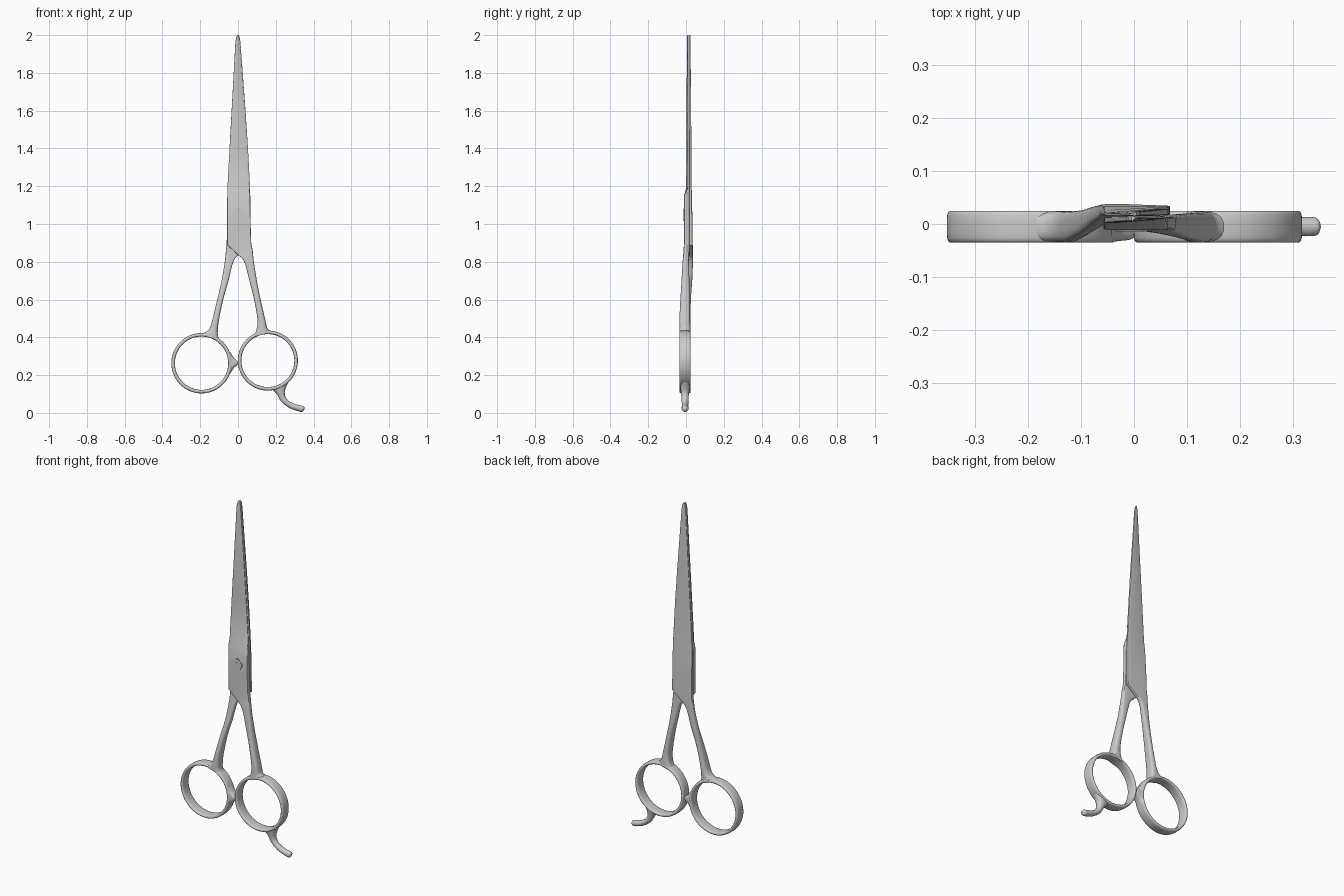
import bpy, bmesh, math

N = 20  # points around each cross-section


def finish(bm, name, angle=35):
    bmesh.ops.recalc_face_normals(bm, faces=bm.faces)
    me = bpy.data.meshes.new(name)
    bm.to_mesh(me)
    bm.free()
    ob = bpy.data.objects.new(name, me)
    bpy.context.collection.objects.link(ob)
    bpy.ops.object.select_all(action='DESELECT')
    ob.select_set(True)
    bpy.context.view_layer.objects.active = ob
    bpy.ops.object.shade_smooth_by_angle(angle=math.radians(angle))
    return ob


def superellipse(i, count, n):
    a = 2 * math.pi * (i + 0.5) / count
    c, s = math.cos(a), math.sin(a)
    return (math.copysign(abs(c) ** (2 / n), c), math.copysign(abs(s) ** (2 / n), s))


def smooth(secs, steps=4):
    """Catmull-Rom interpolation between sections."""
    out = []
    for i in range(len(secs) - 1):
        p0, p1 = secs[max(i - 1, 0)], secs[i]
        p2, p3 = secs[i + 1], secs[min(i + 2, len(secs) - 1)]
        for k in range(steps):
            t = k / steps
            out.append(tuple(0.5 * (2 * b + (c - a) * t + (2 * a - 5 * b + 4 * c - d) * t * t
                                    + (3 * b - a - 3 * c + d) * t ** 3)
                             for a, b, c, d in zip(p0, p1, p2, p3)))
    return out + [secs[-1]]


def loft(name, secs, wedge=None):
    """Section: x0, z0, x1, z1 (edge to edge), y0, y1 (depth), roundness power.
    wedge(z, u, y, y0, y1) may thin the section towards a cutting edge."""
    bm = bmesh.new()
    rows = []
    for x0, z0, x1, z1, y0, y1, n in secs:
        row = []
        for i in range(N):
            u, v = superellipse(i, N, n)
            t = (u + 1) / 2
            y = (y0 + y1) / 2 + v * (y1 - y0) / 2
            z = z0 + (z1 - z0) * t
            if wedge:
                y = wedge(z, u, y, y0, y1)
            row.append(bm.verts.new((x0 + (x1 - x0) * t, y, z)))
        rows.append(row)
    for a, b in zip(rows, rows[1:]):
        for i in range(N):
            j = (i + 1) % N
            bm.faces.new((a[i], a[j], b[j], b[i]))
    bm.faces.new(rows[0])
    bm.faces.new(rows[-1])
    return finish(bm, name)


def ring(name, cx, cz, r_in, r_out, y0, y1, segs=72, count=16):
    bm = bmesh.new()
    rows = []
    for s in range(segs):
        a = 2 * math.pi * s / segs
        row = []
        for i in range(count):
            u, v = superellipse(i, count, 3.5)
            r = (r_in + r_out) / 2 + u * (r_out - r_in) / 2
            y = (y0 + y1) / 2 + v * (y1 - y0) / 2
            row.append(bm.verts.new((cx + r * math.cos(a), y, cz + r * math.sin(a))))
        rows.append(row)
    for s in range(segs):
        a, b = rows[s], rows[(s + 1) % segs]
        for i in range(count):
            j = (i + 1) % count
            bm.faces.new((a[i], a[j], b[j], b[i]))
    return finish(bm, name, 50)


# Front half: right shank, pivot block, blade with cutting edge on the right
front_shank = smooth([
    (.068, .398, .178, .428, -.035, .024, 3),
    (.089, .420, .156, .448, -.035, .024, 3),
    (.100, .450, .150, .470, -.035, .023, 3),
    (.102, .500, .143, .500, -.035, .021, 3),
    (.085, .600, .120, .600, -.030, .020, 3),
    (.060, .700, .100, .700, -.024, .018, 3),
    (.033, .800, .084, .800, -.018, .015, 4),
    (.000, .835, .078, .860, -.013, .014, 6)])
front_blade = [
    (-.058, .890, .070, .900, -.011, .014, 10),
    (-.058, 1.00, .067, 1.00, -.011, .014, 10),
    (-.057, 1.15, .064, 1.15, -.011, .014, 10),
    (-.056, 1.19, .059, 1.19, .001, .0145, 10),
    (-.045, 1.40, .047, 1.40, .002, .0145, 10),
    (-.034, 1.60, .034, 1.60, .003, .0145, 10),
    (-.014, 1.96, .009, 1.96, .005, .0145, 8),
    (-.011, 1.985, .006, 1.985, .005, .0145, 6),
    (-.005, 2.00, .002, 2.00, .006, .0145, 4)]


def front_wedge(z, u, y, y0, y1):
    k = 0.6 * max(0, u) * min(1, max(0, (z - 1.15) / .04))
    return y + (y1 - y) * k


loft("front_half", front_shank + front_blade, front_wedge)

# Back half: left shank, pivot block, blade with cutting edge on the left
back_shank = smooth([
    (-.205, .415, -.088, .380, -.035, .024, 3),
    (-.166, .432, -.104, .402, -.035, .024, 3),
    (-.148, .455, -.107, .430, -.035, .024, 3),
    (-.134, .500, -.101, .490, -.033, .024, 3),
    (-.110, .600, -.078, .600, -.020, .026, 3),
    (-.087, .700, -.050, .700, -.003, .033, 3),
    (-.070, .800, -.025, .800, .009, .037, 4),
    (-.064, .860, .000, .835, .015, .0375, 6)])
back_blade = [
    (-.060, .900, .068, .890, .0155, .035, 10),
    (-.058, 1.00, .067, 1.00, .0155, .034, 10),
    (-.056, 1.15, .065, 1.15, .0155, .032, 10),
    (-.052, 1.19, .064, 1.19, .0155, .030, 10),
    (-.041, 1.40, .053, 1.40, .0155, .029, 10),
    (-.030, 1.60, .040, 1.60, .0155, .027, 10),
    (-.010, 1.96, .013, 1.96, .0155, .024, 8),
    (-.007, 1.985, .010, 1.985, .0155, .024, 6),
    (-.002, 2.00, .004, 2.00, .0155, .023, 4)]


def back_wedge(z, u, y, y0, y1):
    k = 0.6 * max(0, -u) * min(1, max(0, (z - 1.0) / .2))
    return y + (y0 - y) * k


loft("back_half", back_shank + back_blade, back_wedge)

# Finger rings
ring("left_finger_ring", -.193, .263, .141, .160, -.035, .025)
ring("right_finger_ring", .158, .277, .140, .159, -.035, .025)

# Bumper between the rings
loft("ring_bumper", smooth([
    (-.042, .325, -.042, .205, -.034, .024, 3),
    (-.026, .298, -.026, .232, -.032, .022, 3),
    (-.009, .281, -.009, .249, -.030, .020, 3),
    (.000, .272, .000, .257, -.026, .016, 3)]))

# Curved finger rest below the right ring
loft("finger_rest", smooth([
    (.176, .127, .268, .165, -.032, .022, 2.5),
    (.205, .100, .250, .122, -.027, .017, 2.3),
    (.217, .078, .249, .093, -.024, .014, 2.2),
    (.236, .052, .261, .071, -.023, .013, 2),
    (.272, .026, .285, .054, -.022, .012, 2),
    (.305, .013, .312, .044, -.023, .013, 2),
    (.334, .005, .340, .038, -.023, .013, 2),
    (.345, .009, .349, .034, -.019, .009, 2),
    (.351, .018, .352, .025, -.009, -.001, 2)]))

# Pivot screw: rim floor plus two half heads leaving a diagonal slot
bm = bmesh.new()
tilt = math.radians(45)
half_slot = math.asin(.006 / .033)


def disc(pts, y_front):
    front = [bm.verts.new((x, y_front, z + 1.05)) for x, z in pts]
    back = [bm.verts.new((x, 0, z + 1.05)) for x, z in pts]
    bm.faces.new(front)
    bm.faces.new(back)
    for i in range(len(pts)):
        j = (i + 1) % len(pts)
        bm.faces.new((front[i], front[j], back[j], back[i]))


disc([(.036 * math.cos(2 * math.pi * i / 40), .036 * math.sin(2 * math.pi * i / 40))
      for i in range(40)], -.0118)
for side in (0, math.pi):
    arc = [tilt + side + half_slot + (math.pi - 2 * half_slot) * i / 20 for i in range(21)]
    disc([(.033 * math.cos(a), .033 * math.sin(a)) for a in arc], -.0145)
finish(bm, "pivot_screw")
